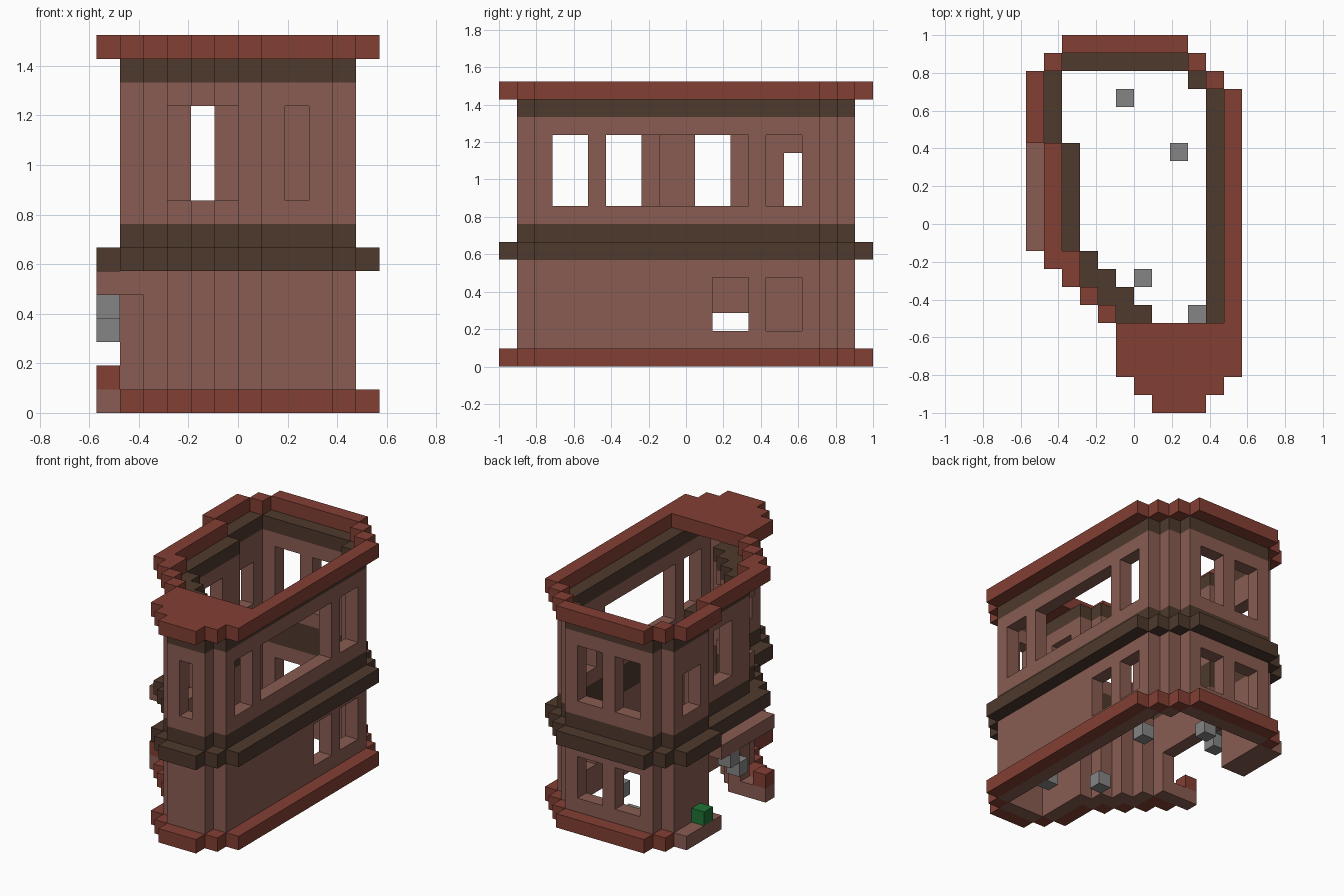
import bpy, bmesh
from mathutils import Vector

cube = bpy.data.objects.get("Cube")
if cube:
    bpy.data.objects.remove(cube, do_unlink=True)

U = 2 / 21                      # edge of one block
ORIGIN = Vector((-6, -10.5, 0))


def material(name, rgb):
    m = bpy.data.materials.new(name)
    m.use_nodes = True
    m.diffuse_color = (*rgb, 1)
    m.node_tree.nodes["Principled BSDF"].inputs["Base Color"].default_value = (*rgb, 1)
    return m


BRICK = material("dusty_brick", (0.25, 0.108, 0.085))
RED = material("red_trim", (0.225, 0.05, 0.034))
BROWN = material("dark_brown", (0.076, 0.041, 0.026))
GREY = material("grey", (0.235, 0.235, 0.235))
GREEN = material("leaf_green", (0.015, 0.17, 0.035))


def trace(corners):
    """Plan cells along a closed path of straight and diagonal runs."""
    cells = set()
    for (x, y), (x2, y2) in zip(corners, corners[1:] + corners[:1]):
        n = max(abs(x2 - x), abs(y2 - y))
        for t in range(n):
            cells.add((x + (x2 - x) * t // n, y + (y2 - y) * t // n))
    return cells


def box(xs, ys, zs):
    """Blocks in inclusive index ranges."""
    return {(x, y, z) for x in range(xs[0], xs[1] + 1)
            for y in range(ys[0], ys[1] + 1) for z in range(zs[0], zs[1] + 1)}


def rise(plan, z0, z1):
    return {(x, y, z) for x, y in plan for z in range(z0, z1 + 1)}


# Plan outlines: wall line and the overhanging trim around it
wall = trace([(7, 1), (9, 1), (10, 2), (10, 17), (9, 18), (8, 19), (2, 19),
              (1, 18), (1, 15), (2, 14), (2, 9), (3, 8), (3, 7), (4, 7),
              (4, 6), (5, 6), (5, 5), (6, 5), (6, 2)])
trim = trace([(7, 0), (9, 0), (10, 1), (11, 2), (11, 17), (10, 18), (9, 19),
              (8, 20), (2, 20), (1, 19), (0, 18), (0, 15), (1, 14), (1, 8),
              (2, 8), (2, 7), (3, 6), (4, 5), (5, 4), (5, 2), (6, 1)])

# Lower storey with windows and a doorway
lower = rise(wall, 0, 5)
for ys in ((12, 13), (15, 16)):
    lower -= box((10, 10), ys, (2, 4))
for xs in ((3, 4), (6, 7)):
    lower -= box(xs, (19, 19), (2, 4))
doorway = box((1, 2), (10, 14), (0, 2))
lower -= doorway

# Upper storey windows
upper = rise(wall, 8, 13)
tall = (9, 12)
for ys in ((3, 4), (6, 13), (15, 16)):
    upper -= box((10, 10), ys, tall)
for xs in ((3, 4), (6, 7)):
    upper -= box(xs, (19, 19), tall)
upper -= box((8, 8), (1, 1), tall)
upper -= box((6, 6), (3, 4), tall)
upper -= box((2, 2), (11, 12), tall)
upper -= box((1, 1), (16, 17), (9, 11))
upper -= box((3, 4), (7, 7), tall) | box((4, 5), (6, 6), tall) | box((5, 5), (5, 5), tall)

# Entrance side: planters and canopy
planters = box((0, 0), (15, 18), (0, 0)) | box((0, 1), (9, 9), (0, 0))
canopy = box((0, 1), (9, 14), (5, 5))
base = rise(trim, 0, 0) - planters - doorway

# Roof trim with a solid slab over the front bay
roof = rise(trim, 15, 15) | box((6, 10), (2, 4), (15, 15)) | box((7, 9), (1, 1), (15, 15))

parts = [
    ("lower_walls", lower, BRICK),
    ("upper_walls", upper, BRICK),
    ("planters", planters, BRICK),
    ("door_canopy", canopy, BRICK),
    ("base_trim", base, RED),
    ("roof_trim", roof, RED),
    ("flower", {(0, 9, 1)}, RED),
    ("middle_band", rise(wall, 6, 7) | rise(trim, 6, 6), BROWN),
    ("cornice_band", rise(wall, 14, 14), BROWN),
    ("door_lamps", {(0, 13, 4), (0, 12, 3)}, GREY),
    ("floor_lamps", {(5, 17, 0), (8, 14, 0), (6, 7, 0), (9, 5, 0)}, GREY),
    ("shrub", {(0, 16, 1)}, GREEN),
]
solid = set().union(*(cells for _, cells, _ in parts))


def build(name, cells, mat):
    """Mesh the exposed sides of a set of blocks."""
    bm = bmesh.new()
    for cell in sorted(cells):
        centre = Vector(cell) + Vector((0.5, 0.5, 0.5)) + ORIGIN
        for axis in range(3):
            for side in (-1, 1):
                n = Vector((0, 0, 0))
                n[axis] = side
                if tuple(int(c + d) for c, d in zip(cell, n)) in solid:
                    continue
                a = Vector((0, 0, 0))
                a[(axis + 1) % 3] = 0.5
                b = n.cross(a)
                mid = centre + n * 0.5
                bm.faces.new([bm.verts.new((mid + p) * U)
                              for p in (-a - b, a - b, a + b, b - a)])
    bmesh.ops.remove_doubles(bm, verts=bm.verts, dist=U / 100)
    bmesh.ops.dissolve_limit(bm, angle_limit=0.01, verts=bm.verts, edges=bm.edges)
    mesh = bpy.data.meshes.new(name)
    bm.to_mesh(mesh)
    bm.free()
    mesh.materials.append(mat)
    bpy.context.collection.objects.link(bpy.data.objects.new(name, mesh))


for part in parts:
    build(*part)
